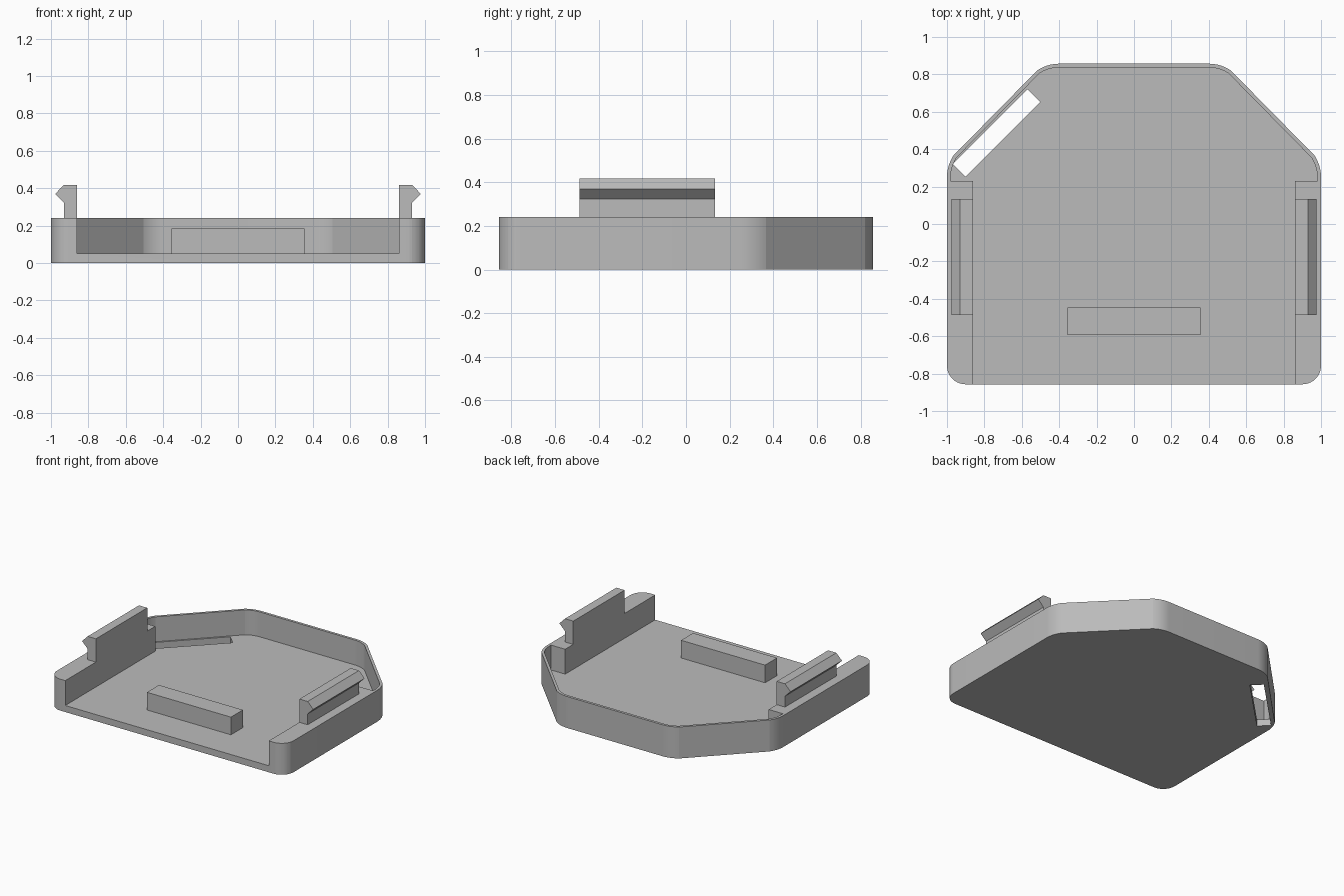
import bpy, bmesh
from math import cos, sin, radians
from mathutils import Matrix, Vector

cube = bpy.data.objects.get("Cube")
if cube:
    bpy.data.objects.remove(cube, do_unlink=True)

grey = bpy.data.materials.new("plain grey")
grey.use_nodes = True
colour = (0.5, 0.5, 0.5, 1)
grey.diffuse_color = colour
grey.node_tree.nodes["Principled BSDF"].inputs["Base Color"].default_value = colour

WALL, FLOOR, HEIGHT = 0.02, 0.05, 0.24


def prism(name, points, origin, depth):
    """Closed profile of 3D points pushed along the depth vector."""
    bm = bmesh.new()
    face = bm.faces.new([bm.verts.new(Vector(p) + Vector(origin)) for p in points])
    new = bmesh.ops.extrude_face_region(bm, geom=[face])["geom"]
    bmesh.ops.translate(bm, vec=depth, verts=[v for v in new if isinstance(v, bmesh.types.BMVert)])
    bmesh.ops.recalc_face_normals(bm, faces=bm.faces)
    mesh = bpy.data.meshes.new(name)
    bm.to_mesh(mesh)
    bm.free()
    mesh.materials.append(grey)
    obj = bpy.data.objects.new(name, mesh)
    bpy.context.collection.objects.link(obj)
    return obj


def box(name, size, centre, turn=0):
    x, y, z = (s / 2 for s in size)
    obj = prism(name, [(-x, -y, 0), (x, -y, 0), (x, y, 0), (-x, y, 0)], (0, 0, -z), (0, 0, 2 * z))
    obj.data.transform(Matrix.Translation(centre) @ Matrix.Rotation(radians(turn), 4, 'Z'))
    return obj


def arc(cx, cy, r, start, end, steps=10):
    angles = [radians(start + (end - start) * i / steps) for i in range(steps + 1)]
    return [(cx + r * cos(a), cy + r * sin(a), 0) for a in angles]


def mirrored(half):
    return half + [(-x, y, z) for x, y, z in reversed(half)]


def back_corners(inset):
    r = 0.21 - inset
    return arc(0.79, 0.25, r, 0, 34) + arc(0.4, 0.647, r, 56, 90)


def cut(obj, cutter):
    mod = obj.modifiers.new("cut", 'BOOLEAN')
    mod.operation, mod.solver, mod.object = 'DIFFERENCE', 'EXACT', cutter
    bpy.context.view_layer.objects.active = obj
    bpy.ops.object.modifier_apply(modifier=mod.name)
    bpy.data.objects.remove(cutter, do_unlink=True)


# Tray: solid outline hollowed from above, open at the front
tray = prism("tray", mirrored(arc(0.9, -0.757, 0.1, -90, 0) + back_corners(0)), (0, 0, 0), (0, 0, HEIGHT))
pocket = [(0.86, -1, 0), (0.86, 0.23, 0), (1 - WALL, 0.23, 0)] + back_corners(WALL)
cut(tray, prism("pocket_cutter", mirrored(pocket), (0, 0, FLOOR), (0, 0, 0.4)))

# Diagonal slot through the floor
cut(tray, box("slot_cutter", (0.566, 0.097, 0.16), (-0.735, 0.486, -0.025), 45))

# Raised bar near the front
box("front_bar", (0.71, 0.145, 0.135), (0, -0.52, FLOOR + 0.0675))

# Snap clips on the side rails
hook = [(0.86, 0.24), (0.93, 0.24), (0.93, 0.323), (0.977, 0.37), (0.93, 0.418), (0.86, 0.418)]
for name, side in (("left_clip", 1), ("right_clip", -1)):
    prism(name, [(side * x, 0, z) for x, z in hook], (0, -0.487, 0), (0, 0.62, 0))

# Smooth the rounded corners, keep edges crisp
bpy.ops.object.select_all(action='DESELECT')
tray.select_set(True)
bpy.context.view_layer.objects.active = tray
bpy.ops.object.shade_smooth_by_angle(angle=radians(9))
